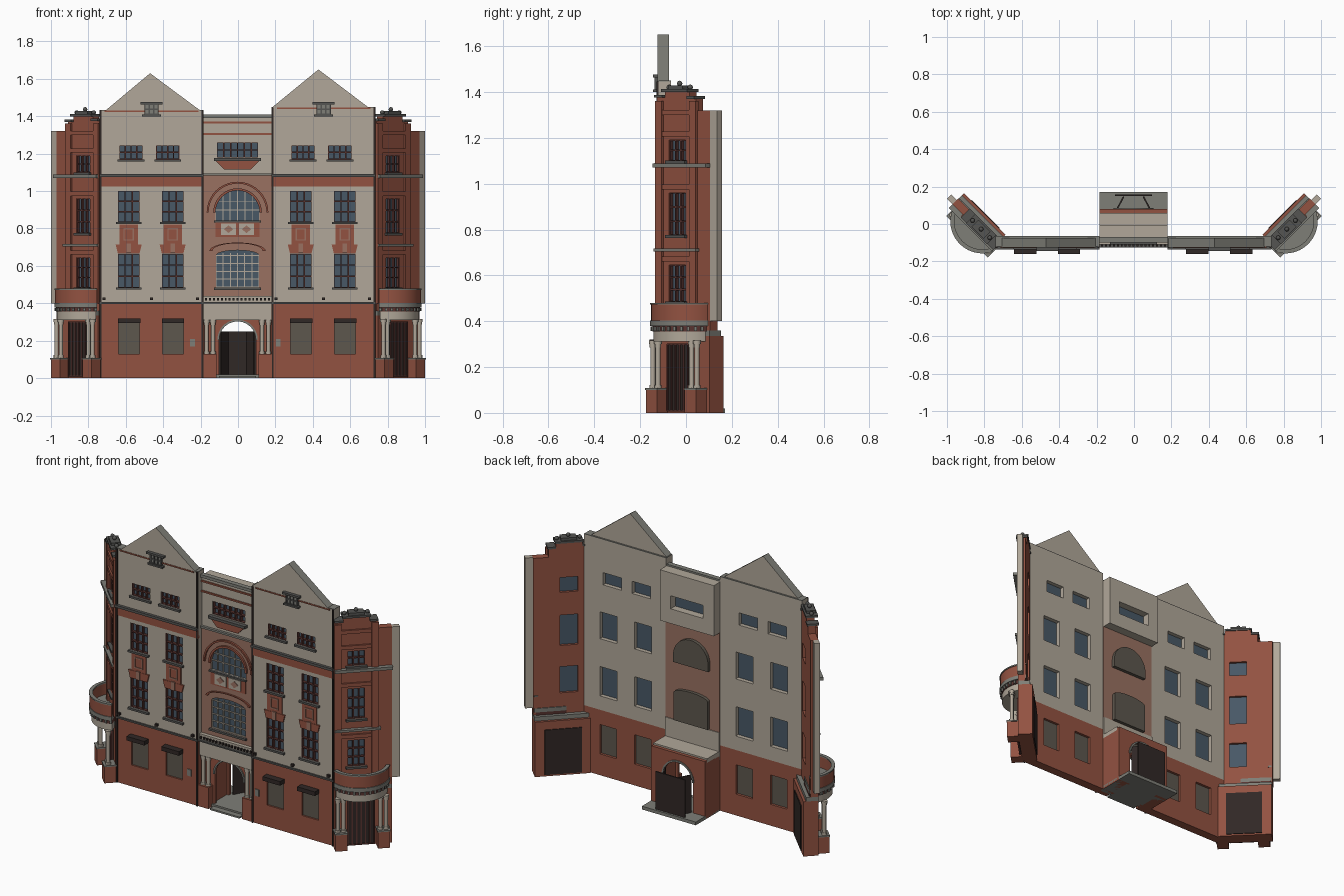
import bpy, bmesh, math
from mathutils import Matrix, Vector

cube = bpy.data.objects.get("Cube")
if cube:
    bpy.data.objects.remove(cube, do_unlink=True)


def material(name, *rgb):
    m = bpy.data.materials.new(name)
    m.use_nodes = True
    m.diffuse_color = (*rgb, 1)
    m.node_tree.nodes["Principled BSDF"].inputs["Base Color"].default_value = (*rgb, 1)
    return m


CREAM = material("cream_render", .44, .39, .32)
BRICK = material("red_brick", .29, .085, .053)
PINK = material("pale_brick", .32, .165, .12)
STONE = material("grey_stone", .21, .21, .185)
TRIM = material("dark_grey_trim", .09, .09, .085)
GLASS = material("blue_grey_glass", .065, .098, .133)
FRAME = material("maroon_frame", .10, .035, .03)
DARK = material("dark_brown", .03, .021, .019)
SHUTTER = material("shutter_grey", .11, .095, .075)
I = Matrix.Identity(4)
UP = Matrix.Rotation(math.pi / 2, 4, "X")    # turns a plan outline into an upright solid
round_parts = []


# ---- helpers: outlines are (x, z) points, extruded along y ----
def rect(x0, x1, z0, z1):
    return [(x0, z0), (x1, z0), (x1, z1), (x0, z1)]


def arc(r, zc, squash=1.0, start=0.0, end=math.pi, n=20):
    angles = [start + (end - start) * i / n for i in range(n + 1)]
    return [(r * math.cos(a), zc + squash * r * math.sin(a)) for a in angles]


def band(r_out, r_in, zc, squash=1.0, end=math.pi):
    return arc(r_out, zc, squash, 0, end) + arc(r_in, zc, squash, 0, end)[::-1]


def link(name, bm, mat, M):
    bm.transform(M)
    bmesh.ops.recalc_face_normals(bm, faces=bm.faces)
    me = bpy.data.meshes.new(name)
    bm.to_mesh(me)
    bm.free()
    me.materials.append(mat)
    ob = bpy.data.objects.new(name, me)
    bpy.context.collection.objects.link(ob)
    return ob


def solid(name, shapes, mat, M=I, cuts=()):
    """Extrude each (outline, y0, y1) into one object and cut openings through it."""
    bm = bmesh.new()
    for pts, y0, y1 in shapes:
        a = [bm.verts.new((x, y0, z)) for x, z in pts]
        b = [bm.verts.new((x, y1, z)) for x, z in pts]
        bm.faces.new(a)
        bm.faces.new(b[::-1])
        for i in range(len(a)):
            j = (i + 1) % len(a)
            bm.faces.new((a[j], a[i], b[i], b[j]))
    ob = link(name, bm, mat, M)
    if cuts:
        cutter = solid("cutter", [(c, -.5, .5) for c in cuts], mat, M)
        cutter.hide_render = True
        mod = ob.modifiers.new("openings", "BOOLEAN")
        mod.object, mod.operation, mod.solver = cutter, "DIFFERENCE", "EXACT"
        dg = bpy.context.evaluated_depsgraph_get()
        me = bpy.data.meshes.new_from_object(ob.evaluated_get(dg))
        ob.modifiers.clear()
        ob.data = me
        bpy.data.objects.remove(cutter, do_unlink=True)
    return ob


def columns(name, spots, z0, z1, r, M=I):
    """Round shafts with wider base and capital."""
    bm = bmesh.new()
    h = z1 - z0
    for x, y in spots:
        for lo, hi, rad in ((0, .07, 1.4), (.07, .86, 1), (.86, .93, 1.25), (.93, 1, 1.55)):
            mid = Matrix.Translation((x, y, z0 + h * (lo + hi) / 2))
            bmesh.ops.create_cone(bm, cap_ends=True, segments=14, radius1=r * rad,
                                  radius2=r * rad, depth=h * (hi - lo), matrix=mid)
    round_parts.append(link(name, bm, CREAM, M))


def bars(x0, x1, z0, z1, cols, rows, y0, y1, top=None, t=.0035):
    """Window frame and glazing bars; top(x) trims uprights under an arch."""
    out = []
    for i in range(cols + 1):
        x = x0 + (x1 - x0) * i / cols
        out.append((rect(x - t, x + t, z0, top(x) if top else z1), y0, y1))
    for j in range(rows + 1):
        z = z0 + (z1 - z0) * j / rows
        out.append((rect(x0, x1, z - t, z + t), y0, y1))
    return out


# ---- gabled wings ----
def wing(side, cx, top, g0, peak, g1, peak_z):
    M = Matrix.Translation((cx, 0, 0))
    n = side + "_wing_"
    shutters = [rect(x - .056, x + .056, .13, .31) for x in (-.12, .115)]
    main = [(x, z0, z1) for x in (-.122, .113) for z0, z1 in ((.485, .665), (.835, 1.0))]
    attic = [(x, 1.17, 1.245) for x in (-.11, .087)]
    panes = [(x - .058, x + .058, a, b, 3, 3) for x, a, b in main]
    panes += [(x - .062, x + .062, a, b, 4, 2) for x, a, b in attic]
    holes = [rect(*p[:4]) for p in panes]
    solid(n + "base_wall", [(rect(-.2775, .2775, 0, .4), -.12, -.065)], BRICK, M, shutters)
    solid(n + "upper_wall", [(rect(-.2775, .2775, .4, top), -.12, -.065)], CREAM, M, holes)
    gable = solid(n + "gable", [([(g0, top), (g1, top), (peak, peak_z)], -.125, -.075)], CREAM, M)
    gable.data.materials.append(STONE)
    for f in gable.data.polygons:
        f.material_index = int(f.normal.z > .3)
    solid(n + "roof_edge", [(rect(-.2775, .2775, top, top + .004), -.12, -.065)], STONE, M)
    solid(n + "glass", [(h, -.098, -.09) for h in holes], GLASS, M)
    solid(n + "window_frames", [b for p in panes for b in bars(*p, -.117, -.1)], FRAME, M)
    solid(n + "shutters", [(s, -.11, -.08) for s in shutters], SHUTTER, M)
    solid(n + "awnings", [(rect(x - .06, x + .06, .295, .32), -.16, -.115)
                          for x in (-.12, .115)], DARK, M)
    solid(n + "sills", [(rect(p[0] - .01, p[1] + .01, p[2] - .012, p[2]), -.135, -.11)
                        for p in panes], TRIM, M)
    # brick bands, ledges and wall lamps
    solid(n + "brick_bands", [(rect(-.2775, .2775, 1.025, 1.075), -.125, -.11),
                              (rect(-.25, .25, top - .008, top), -.128, -.11)], BRICK, M)
    solid(n + "ledges", [(rect(-.2775, .2775, 1.075, 1.09), -.137, -.11),
                         (rect(-.2775, .2775, .396, .406), -.13, -.11)], TRIM, M)
    solid(n + "lamps", [(rect(x - .008, x + .008, .418, .432), -.135, -.115)
                        for x in (-.255, 0, .245)], DARK, M)
    solid(n + "drain_pipes", [(rect(x - .005, x + .005, 0, top), -.128, -.116)
                              for x in (-.272, .272)], DARK, M)
    solid(n + "meter_box", [(rect(-.013, .013, .17, .21), -.126, -.115)], STONE,
          Matrix.Translation((-.243 if cx < 0 else .215, 0, 0)))
    # decorated panels between the two main storeys
    panels, motifs = [], []
    for x in (-.122, .113):
        lintel = [(x - .058, .668), (x + .058, .668), (x + .07, .715), (x - .07, .715)]
        panels += [(lintel, -.128, -.115), (rect(x - .05, x + .05, .715, .822), -.126, -.115)]
        motifs += [(rect(x - .012, x + .012, .668, .72), -.133, -.115)]
        motifs += [(p, -.13, -.12) for p in (
            rect(x - .028, x + .028, .735, .742), rect(x - .028, x + .028, .795, .802),
            rect(x - .028, x - .021, .735, .802), rect(x + .021, x + .028, .735, .802))]
    solid(n + "brick_panels", panels, BRICK, M)
    solid(n + "panel_motifs", motifs, PINK, M)
    # small pedimented gable vent
    solid(n + "gable_vent", [(rect(-.035, .035, 1.41, 1.465), -.132, -.11)], STONE, M)
    solid(n + "gable_vent_trim", [(rect(-.058, .058, 1.464, 1.476), -.145, -.11),
                                  (rect(-.05, .05, 1.4, 1.41), -.145, -.11)]
          + bars(-.035, .035, 1.41, 1.464, 3, 2, -.138, -.12), TRIM, M)


wing("right", -.4625, 1.43, -.247, -.0075, .262, 1.63)
wing("left", .4575, 1.446, -.277, -.0275, .242, 1.65)

# ---- central bay ----
C = Matrix.Translation((-.0025, 0, 0))
H = .1825
attic = rect(-.11, .11, 1.18, 1.26)
arched = [(-.118, .84), (.118, .84)] + arc(.118, .885)
segment = [(-.115, .485), (.115, .485)] + arc(.115, .655, .25)
solid("centre_attic_block", [(rect(-H, H, 1.09, 1.4), -.085, -.005)], CREAM, C, [attic])
solid("centre_arch_wall", [(rect(-H, H, .43, 1.09), -.088, -.06)], PINK, C, [arched, segment])
solid("centre_glass", [(attic, -.06, -.05), (arched, -.078, -.07), (segment, -.078, -.07)], GLASS, C)
solid("centre_window_backs", [(arched, -.07, -.04), (segment, -.07, -.04)], SHUTTER, C)
arch_top = lambda x: .885 + math.sqrt(max(.118 ** 2 - x * x, 0))
solid("centre_glazing_bars",
      bars(-.118, .118, .84, .9, 6, 1, -.086, -.076, arch_top, .0025)
      + [(rect(-.1, .1, .943, .948), -.086, -.076)]
      + bars(-.115, .115, .487, .655, 6, 4, -.086, -.076, lambda x: .67, .0025), CREAM, C)
solid("centre_attic_frame", bars(-.11, .11, 1.18, 1.26, 6, 2, -.08, -.06), FRAME, C)
solid("arch_mouldings", [(band(.165, .155, .885), -.1, -.085), (band(.13, .118, .885), -.1, -.085),
                         (band(.15, .135, .68, .3), -.098, -.085)], BRICK, C)
solid("arch_panel", [(rect(-.118, .118, .755, .832), -.094, -.085)], BRICK, C)
solid("arch_panel_tiles", [(rect(x - .04, x + .04, .765, .828), -.099, -.09)
                           for x in (-.048, .048)], CREAM, C)
solid("arch_panel_diamonds", [([(x - .025, .796), (x, .776), (x + .025, .796), (x, .817)], -.103, -.095)
                              for x in (-.048, .048)], PINK, C)
solid("centre_stripes", [(rect(-H, H, z, z + .01), -.092, -.08) for z in (1.3, 1.362)], BRICK, C)
solid("centre_cornices", [(rect(-H, H, 1.392, 1.41), -.1, -.07), (rect(-H, H, 1.083, 1.095), -.1, -.08)],
      STONE, C)
solid("centre_sills", [(rect(-.125, .125, 1.16, 1.176), -.11, -.08), (rect(-.125, .125, .832, .842), -.102, -.08),
                       (rect(-.125, .125, .472, .484), -.102, -.08)], TRIM, C)
solid("attic_corbel", [([(-.07, 1.115), (.07, 1.115), (.115, 1.16), (-.115, 1.16)], -.1, -.08)], BRICK, C)

# ---- entrance porch ----
front_arch = [(-.1, -.1), (.1, -.1)] + arc(.1, .205)
solid("porch_front_wall", [(rect(-H, H, 0, .32), -.078, -.06)], BRICK, C, [front_arch])
solid("porch_back_wall", [(rect(-H, H, 0, .355), .06, .08)], BRICK, C, [front_arch])
solid("porch_side_walls", [(rect(-H, -.115, 0, .34), -.07, .07), (rect(.115, H, 0, .34), -.07, .07)], BRICK, C)
solid("porch_arch_trim", [(band(.108, .098, .205), y, y + .01) for y in (-.086, .076)], STONE, C)
solid("porch_roof", [(rect(-H, H, .335, .365), -.07, .06)], CREAM, C)
solid("porch_entablature", [(rect(-H, H, .31, .44), -.11, -.06), (rect(-H, H, .36, .48), -.065, -.055)], CREAM, C)
solid("porch_ledge", [(rect(-H, H, .4, .408), -.125, -.1)], TRIM, C)
solid("porch_dentils", [(rect(x - .005, x + .005, .415, .428), -.12, -.105)
                        for x in [(i - 8) * .021 for i in range(17)]], DARK, C)
solid("porch_floor", [(rect(-H, H, 0, .02), -.09, .17), (rect(-.1, .1, 0, .01), -.125, -.09)], STONE, C)
solid("porch_pedestals", [(rect(-H, -.113, 0, .13), -.12, -.07), (rect(.113, H, 0, .13), -.12, -.07)], BRICK, C)
columns("porch_columns", [(s * x, -.096) for s in (-1, 1) for x in (.131, .165)], .13, .31, .011, C)
solid("door_screen", [(rect(-.1, .1, .02, .25), .15, .158)], DARK, C)
for s, name in ((-1, "right"), (1, "left")):
    hinge = C @ Matrix.Translation((s * .088, .08, 0)) @ Matrix.Rotation(s * math.radians(28), 4, "Z")
    solid(name + "_door_leaf", [(rect(-.004, .004, .02, .25), 0, .075)], DARK, hinge)


# ---- diagonal corner towers with round balconies ----
def tower(side, mirror):
    M = mirror @ Matrix.Translation((.81, .015, 0)) @ Matrix.Rotation(math.pi / 4, 4, "Z")
    n = side + "_tower_"
    panes = [(-.075, .025, a, b, 3, k) for a, b, k in ((.485, .645, 3), (.775, .96, 3), (1.1, 1.19, 2))]
    holes = [rect(*p[:4]) for p in panes]
    stepped = [(-.15, .36), (.177, .36), (.177, 1.32), (.09, 1.32), (.09, 1.37), (.05, 1.37), (.05, 1.4),
               (-.1, 1.4), (-.1, 1.375), (-.15, 1.375)]
    solid(n + "wall", [(stepped, -.05, -.005)], BRICK, M, holes)
    solid(n + "glass", [(h, -.028, -.02) for h in holes], GLASS, M)
    solid(n + "window_frames", [b for p in panes for b in bars(*p, -.045, -.03)], FRAME, M)
    solid(n + "piers", [(rect(a, b, .4, 1.36), -.062, -.045) for a, b in ((-.15, -.11), (.06, .1))]
          + [(rect(-.11, .06, z, z + .022), -.06, -.045) for z in (.66, .975, 1.205, 1.3)], BRICK, M)
    solid(n + "cornices", [(rect(-.15, .177, 1.07, 1.088), -.078, -.04),
                           (rect(-.15, .11, .705, .718), -.072, -.04)], STONE, M)
    solid(n + "sills", [(rect(-.085, .035, p[2] - .012, p[2]), -.065, -.04) for p in panes], TRIM, M)
    solid(n + "parapet_caps", [(rect(-.105, .055, 1.4, 1.412), -.07, 0), (rect(-.07, .02, 1.412, 1.428), -.062, -.01),
                               (rect(.05, .097, 1.37, 1.382), -.068, 0), (rect(-.15, -.1, 1.375, 1.387), -.068, 0)],
          TRIM, M)
    bm = bmesh.new()
    for t, z in ((-.025, 1.437), (.04, 1.42), (-.09, 1.42)):
        bmesh.ops.create_uvsphere(bm, u_segments=12, v_segments=8, radius=.012,
                                  matrix=Matrix.Translation((t, -.035, z)))
    round_parts.append(link(n + "finials", bm, TRIM, M))
    solid(n + "end_pier", [(rect(.177, .22, .4, 1.32), -.05, -.018)], CREAM, M)
    # doorway block below
    solid(n + "base", [(rect(-.138, .175, 0, .335), -.05, .035)], BRICK, M)
    solid(n + "base_cap", [(rect(-.138, .175, .335, .36), -.05, .02)], STONE, M)
    solid(n + "doors", [(rect(-.075, .075, .01, .3), -.058, -.045), (rect(-.09, .12, .01, .285), .03, .04)], DARK, M)
    solid(n + "door_bars", bars(-.075, .075, .01, .3, 6, 1, -.063, -.055), FRAME, M)
    solid(n + "pedestals", [(rect(t - .034, t + .034, 0, .1), -.115, -.045) for t in (-.12, .12)], BRICK, M)
    solid(n + "pedestal_caps", [(rect(t - .037, t + .037, .1, .108), -.118, -.045) for t in (-.12, .12)], STONE, M)
    columns(n + "columns", [(t, -.09) for t in (-.136, -.104, .104, .136)], .108, .315, .011, M)
    # balcony drum, built from plan outlines
    plan, end = M @ UP, math.pi - .45
    for part, r, z0, z1, mat in (("entablature", .158, .312, .355, CREAM), ("frieze", .162, .355, .378, FRAME),
                                 ("floor", .172, .378, .402, STONE)):
        disc = [(0, 0)] + arc(r, 0, 1, 0, end, 28)
        round_parts.append(solid(n + "balcony_" + part, [(disc, z0, z1)], mat, plan))
    round_parts.append(solid(n + "balcony_parapet", [(band(.168, .155, 0, 1, end), .402, .472)], BRICK, plan))
    round_parts.append(solid(n + "balcony_rail", [(band(.172, .151, 0, 1, end), .472, .48)], STONE, plan))
    dentils = []
    for i in range(15):
        a = .08 + i * (end - .12) / 14
        d = Vector((math.cos(a), math.sin(a)))
        s = Vector((-d.y, d.x)) * .006
        dentils.append(([tuple(p) for p in (d * .15 - s, d * .17 - s, d * .17 + s, d * .15 + s)], .358, .376))
    solid(n + "balcony_dentils", dentils, STONE, plan)


tower("left", I)
tower("right", Matrix.Scale(-1, 4, (1, 0, 0)))

# ---- smooth shading on the rounded parts ----
bpy.ops.object.select_all(action="DESELECT")
for ob in round_parts:
    ob.select_set(True)
bpy.context.view_layer.objects.active = round_parts[0]
bpy.ops.object.shade_smooth_by_angle(angle=math.radians(35))
